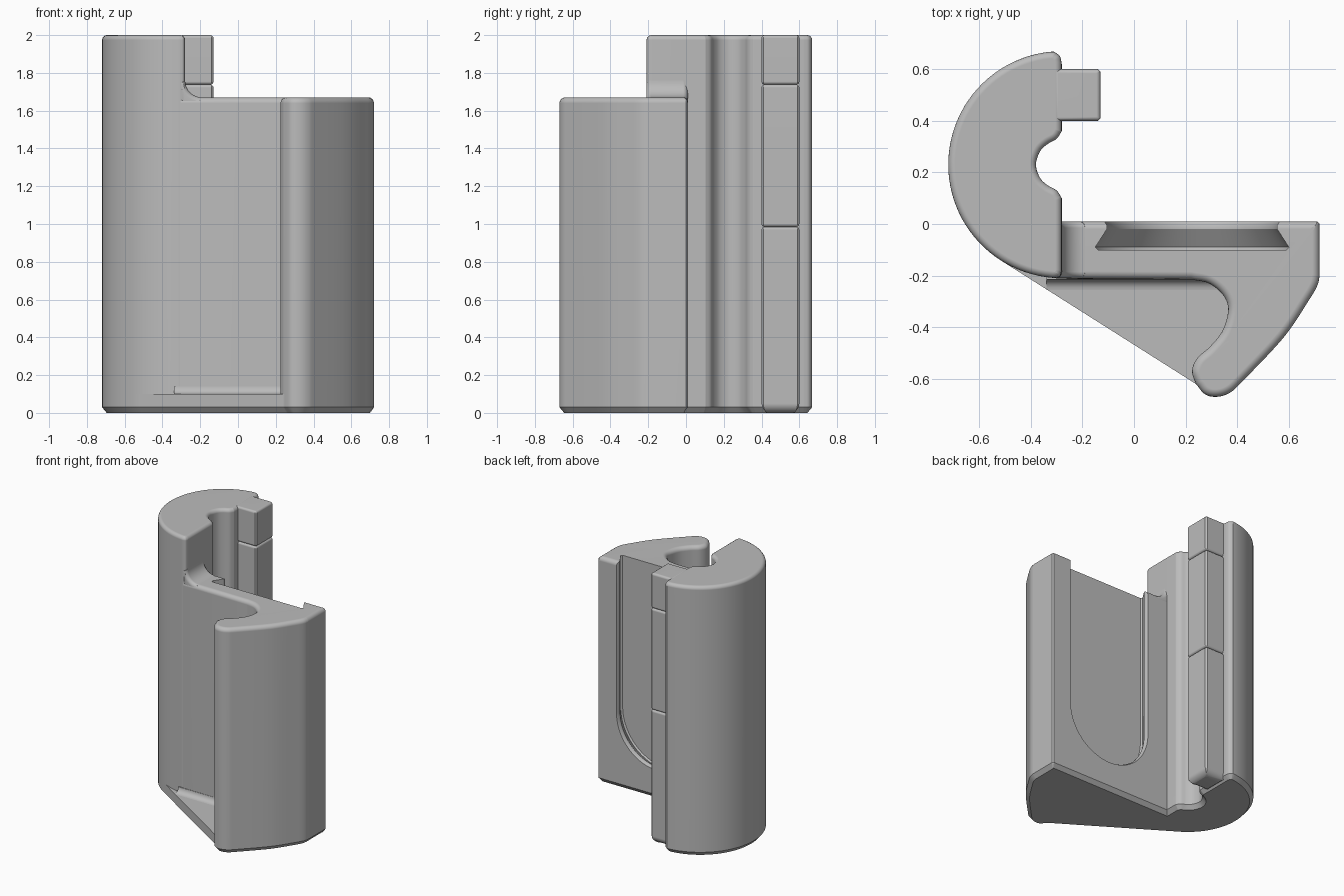
import bpy
import bmesh
from math import sin, cos, radians
from mathutils import Vector

if "Cube" in bpy.data.objects:
    bpy.data.objects.remove(bpy.data.objects["Cube"], do_unlink=True)

grey = bpy.data.materials.new("plain_grey")
grey.use_nodes = True
grey.diffuse_color = (0.5, 0.5, 0.5, 1)
grey.node_tree.nodes["Principled BSDF"].inputs["Base Color"].default_value = (0.5, 0.5, 0.5, 1)


def arc(cx, cy, r, a0, a1, n):
    angles = [radians(a0 + (a1 - a0) * i / n) for i in range(n + 1)]
    return [(cx + r * cos(a), cy + r * sin(a)) for a in angles]


def spline(points, steps=5):
    """Smooth curve through the points."""
    p = [Vector(q) for q in points]
    p = [2 * p[0] - p[1]] + p + [2 * p[-1] - p[-2]]
    out = []
    for a, b, c, d in zip(p, p[1:], p[2:], p[3:]):
        for i in range(steps):
            t = i / steps
            v = 2 * b + (c - a) * t + (2 * a - 5 * b + 4 * c - d) * t**2 + (3 * b - a - 3 * c + d) * t**3
            out.append(tuple(v / 2))
    return out + [tuple(points[-1])]


def inset(points, amount):
    """Move a counter-clockwise outline inwards with mitred corners."""
    p = [Vector(q) for q in points]
    out = []
    for i, b in enumerate(p):
        d1 = (b - p[i - 1]).normalized()
        d2 = (p[(i + 1) % len(p)] - b).normalized()
        n1, n2 = Vector((-d1.y, d1.x)), Vector((-d2.y, d2.x))
        out.append(b + (n1 + n2) * amount / max(1 + n1.dot(n2), 0.3))
    return out


def round_top(height, r):
    return [(height - r + r * sin(radians(a)), r * (1 - cos(radians(a)))) for a in (0, 22, 45, 68, 90)]


def round_bottom(height, r):
    return [(2 * height - w, i) for w, i in reversed(round_top(height, r))]


def prism(name, points, levels, axis="z"):
    """Loft an outline through (height, inset) levels along an axis."""
    place = {"z": lambda u, v, w: (u, v, w),
             "y": lambda u, v, w: (u, w, v),
             "x": lambda u, v, w: (w, u, v)}[axis]
    bm = bmesh.new()
    rings = [[bm.verts.new(place(q.x, q.y, w)) for q in inset(points, i)] for w, i in levels]
    for low, high in zip(rings, rings[1:]):
        for k in range(len(low)):
            bm.faces.new((low[k - 1], low[k], high[k], high[k - 1]))
    bm.faces.new(rings[0])
    bm.faces.new(rings[-1])
    bmesh.ops.recalc_face_normals(bm, faces=bm.faces)
    mesh = bpy.data.meshes.new(name)
    bm.to_mesh(mesh)
    bm.free()
    mesh.materials.append(grey)
    obj = bpy.data.objects.new(name, mesh)
    bpy.context.collection.objects.link(obj)
    return obj


# Shared outlines
half = [(-0.28, 0.10), (-0.30, 0.13), (-0.335, 0.15), (-0.365, 0.18), (-0.38, 0.23)]
channel = spline(half + [(x, 0.46 - y) for x, y in reversed(half[:-1])])
lip = spline([(-0.28, 0.62), (-0.287, 0.65), (-0.31, 0.668)], 4)
center = (-0.28, 0.23)
tip_and_side = spline([(0.24, -0.62), (0.275, -0.66), (0.32, -0.67), (0.37, -0.655), (0.42, -0.61),
                       (0.58, -0.44), (0.675, -0.30), (0.71, -0.24), (0.72, -0.20)])
back_corner = [(0.72, 0.0), (0.71, 0.01)]
hook = spline([(0.22, -0.215), (0.29, -0.23), (0.345, -0.275), (0.365, -0.33), (0.345, -0.41),
               (0.295, -0.475), (0.245, -0.52), (0.225, -0.57), (0.24, -0.62)])[:-1]
floor = 0.10

# Chamfered base covering the whole footprint
base = [(-0.28, 0.01)] + channel + lip + arc(*center, 0.44, 96, 237, 40) + tip_and_side + back_corner
parts = [prism("base_slab", base, [(0, 0.025), (0.03, 0), (floor, 0)])]

# Tall round column with the open channel
corner = spline([(-0.31, -0.209), (-0.288, -0.203), (-0.28, -0.18)], 4)
column = corner + channel + lip + arc(*center, 0.44, 96, 265, 48)
parts.append(prism("column", column, [(floor, 0)] + round_top(2.0, 0.026)))

# Wall with the hooked wing
wall = [(-0.40, -0.15), (-0.30, -0.212)] + hook + tip_and_side + back_corner + [(-0.40, 0.01)]
body = prism("wall_and_wing", wall, [(floor, 0)] + round_top(1.67, 0.03))
parts.append(body)

# Undercut slot in the back of the wall
slot = [(0.555, 2.0), (-0.105, 2.0)] + arc(0.225, 0.55, 0.33, 180, 360, 40)
cutter = prism("slot_cutter", slot, [(-0.10, -0.035), (-0.09, -0.045), (-0.02, 0), (-0.005, 0), (0.03, -0.02)], "y")
cutter.hide_render = True
cut = body.modifiers.new("slot", "BOOLEAN")
cut.operation, cut.solver, cut.object = "DIFFERENCE", "EXACT", cutter
bpy.context.view_layer.objects.active = body
bpy.ops.object.modifier_apply(modifier=cut.name)
bpy.data.objects.remove(cutter, do_unlink=True)

# Concave fillets where the column meets the wall top, and the floor meets the wall
sweep = [(-0.31, 1.62), (-0.18, 1.62)] + arc(-0.19, 1.76, 0.09, 270, 180, 10) + [(-0.31, 1.77)]
parts.append(prism("shoulder_fillet", sweep, round_bottom(-0.21, 0.025) + round_top(0.01, 0.025), "y"))
cove = [(-0.20, 0.09), (-0.20, 0.14)] + arc(-0.255, 0.14, 0.04, 0, -90, 6) + [(-0.255, 0.09)]
parts.append(prism("floor_fillet", list(reversed(cove)), [(-0.34, 0), (0.34, 0)], "x"))

# Square rail in three segments with grooves between them
rail = [(-0.31, 0.40), (-0.14, 0.40), (-0.13, 0.41), (-0.13, 0.59), (-0.14, 0.60), (-0.31, 0.60)]
segments = [("lower", 0.0, 0.985, 0.05), ("middle", 0.985, 1.738, 0.016), ("upper", 1.738, 2.0, 0.016)]
for label, bottom, top, r in segments:
    parts.append(prism("rail_" + label, rail, round_bottom(bottom, r) + round_top(top, 0.016)))

# Smooth shading with crisp edges
for obj in parts:
    bpy.ops.object.select_all(action="DESELECT")
    obj.select_set(True)
    bpy.context.view_layer.objects.active = obj
    bpy.ops.object.shade_smooth_by_angle(angle=radians(32))
    obj.modifiers.new("even_shading", "WEIGHTED_NORMAL").keep_sharp = True
